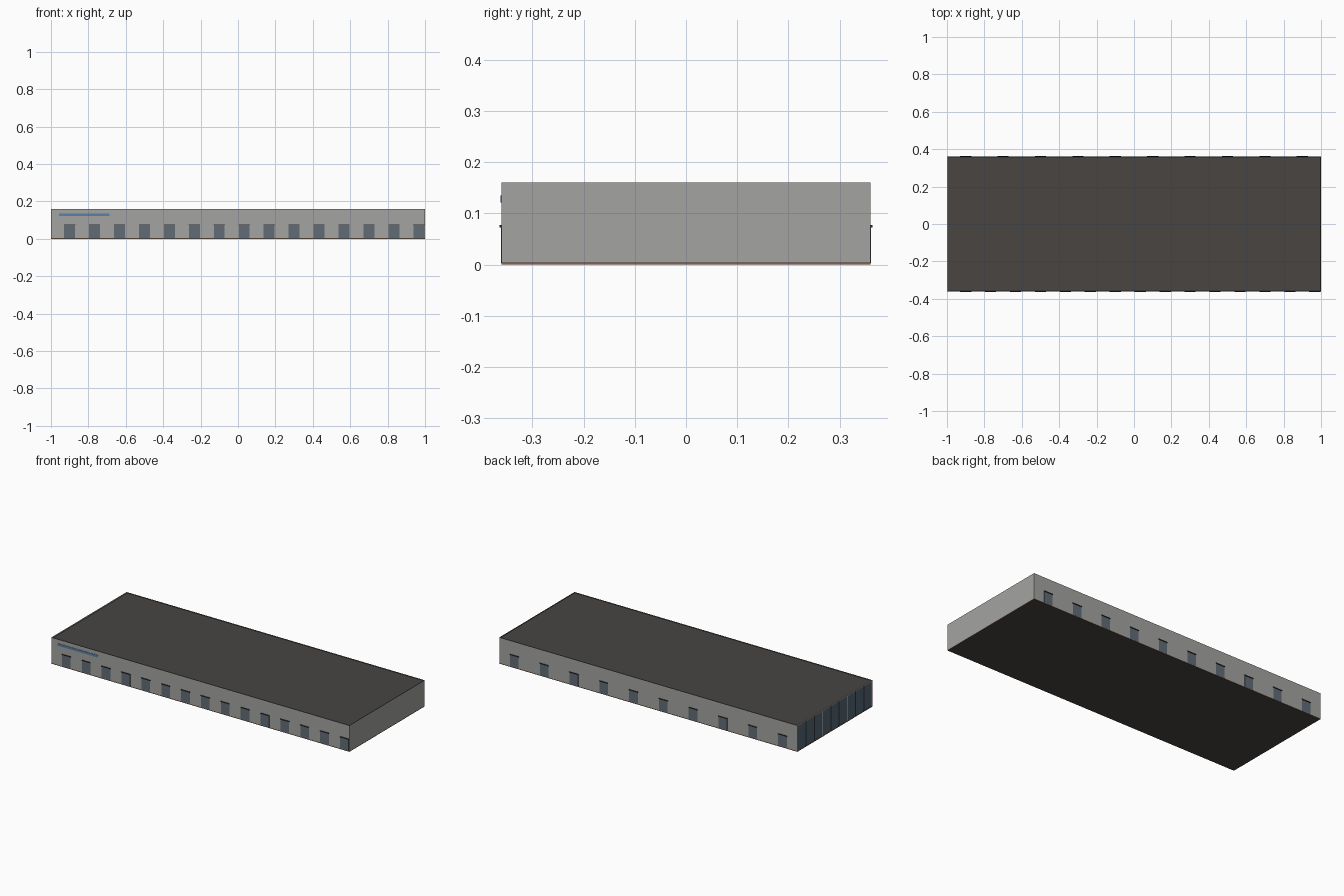
import bpy, bmesh

if "Cube" in bpy.data.objects:
    bpy.data.objects.remove(bpy.data.objects["Cube"])

X, Y, H = 1.0, 0.36, 0.16


def mat(name, r, g, b):
    m = bpy.data.materials.new(name)
    m.diffuse_color = (r, g, b, 1)
    m.use_nodes = True
    m.node_tree.nodes["Principled BSDF"].inputs["Base Color"].default_value = m.diffuse_color
    return m


WALL = mat("concrete", 0.37, 0.37, 0.36)
ROOF = mat("dark_roofing", 0.065, 0.06, 0.055)
DOOR = mat("slate_door", 0.12, 0.15, 0.18)
DARK = mat("dark_trim", 0.03, 0.03, 0.035)
GLASS = mat("tinted_glass", 0.09, 0.13, 0.18)
BLUE = mat("blue_sign", 0.1, 0.22, 0.38)
BASE = mat("brown_base", 0.2, 0.13, 0.09)


def box(name, x0, x1, y0, y1, z0, z1, material):
    bm = bmesh.new()
    bmesh.ops.create_cube(bm, size=1)
    for v in bm.verts:
        v.co.x = x1 if v.co.x > 0 else x0
        v.co.y = y1 if v.co.y > 0 else y0
        v.co.z = z1 if v.co.z > 0 else z0
    me = bpy.data.meshes.new(name)
    bm.to_mesh(me)
    bm.free()
    me.materials.append(material)
    ob = bpy.data.objects.new(name, me)
    bpy.context.collection.objects.link(ob)
    return ob


# main shell, with a shallow sunken roof inside a thin parapet
shell = box("walls", -X + 0.004, X, -Y, Y, 0.005, H, WALL)
shell.data.materials.append(ROOF)
bm = bmesh.new()
bm.from_mesh(shell.data)
bm.normal_update()
top = [f for f in bm.faces if f.normal.z > 0.9]
top[0].material_index = 1
bmesh.ops.inset_region(bm, faces=top, thickness=0.003)
bmesh.ops.translate(bm, verts=top[0].verts[:], vec=(0, 0, -0.004))
bm.to_mesh(shell.data)
bm.free()

# floor slab showing as a thin brown line
slab = box("floor_slab", -X, X, -Y, Y, 0, 0.005, BASE)
slab.data.materials.append(ROOF)
for p in slab.data.polygons:
    if p.normal.z < -0.9:
        p.material_index = 1


# doors with a small dark canopy over each one
def door(name, cx, side):
    def slab_on_wall(n, w, depth, z0, z1, m):
        a, b = sorted((side * (Y - 0.002), side * (Y + depth)))
        box(n, cx - w / 2, cx + w / 2, a, b, z0, z1, m)
    slab_on_wall(name, 0.058, 0.0008, 0.003, 0.076, DOOR)
    slab_on_wall(name + "_canopy", 0.06, 0.004, 0.073, 0.078, DARK)


for i in range(15):
    door("front_door", -0.9 + i * 2 / 15, -1)
for i in range(10):
    door("back_door", -0.9 + i * 0.2, 1)

# blank sign strip on the front
box("sign_strip", -0.957, -0.687, -Y - 0.002, -Y + 0.002, 0.121, 0.135, BLUE)

# glazed left end: glass, mullions and top rail
box("end_glass", -X + 0.001, -X + 0.006, -Y + 0.002, Y - 0.002, 0.005, 0.156, GLASS)
for i in range(10):
    y = -Y + 0.004 + i * (2 * Y - 0.008) / 9
    box("mullion", -X, -X + 0.006, y - 0.004, y + 0.004, 0.005, 0.156, DARK if i % 3 else WALL)
box("end_top_rail", -X, -X + 0.006, -Y, Y, 0.154, H, WALL)
